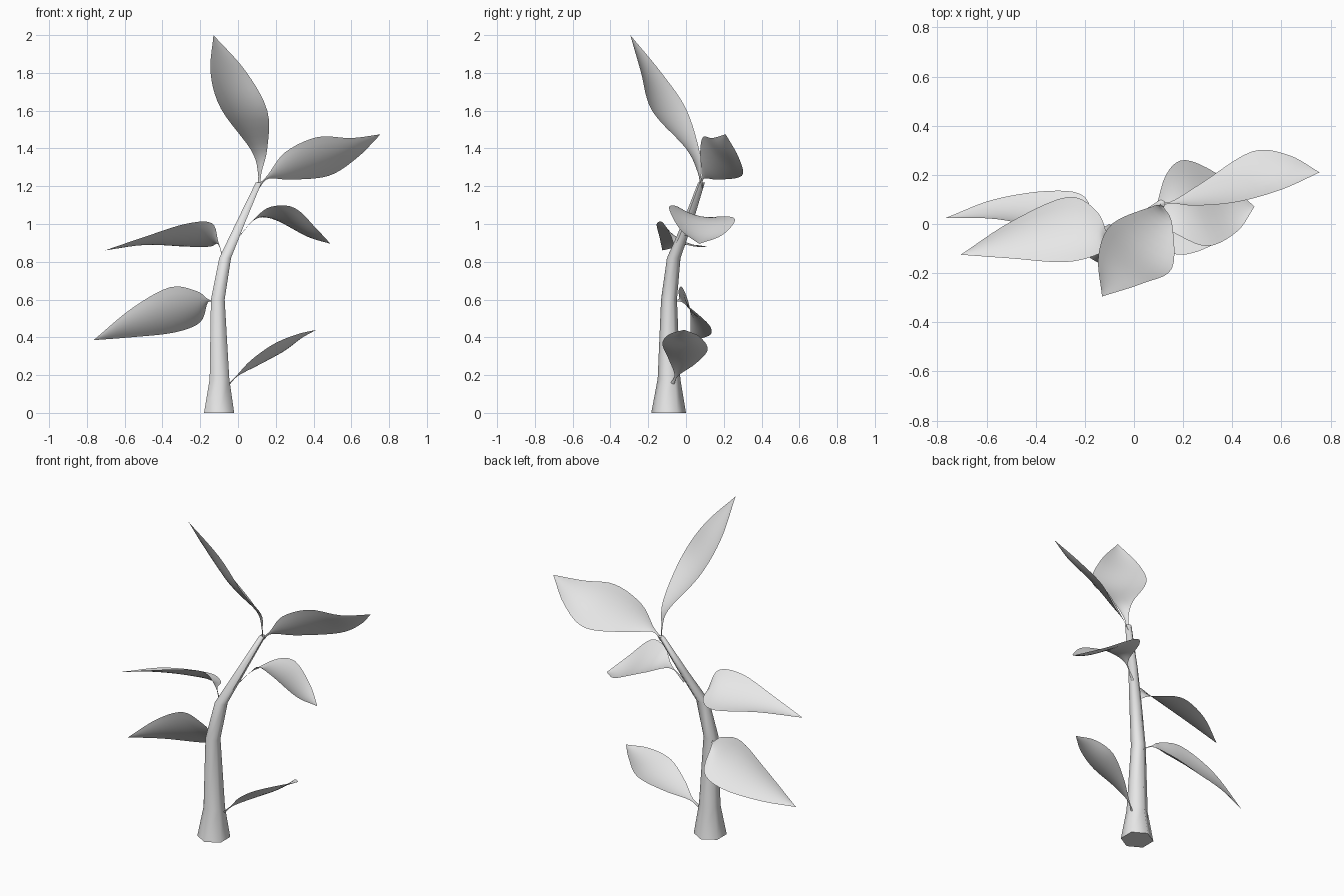
import bpy
import bmesh
import math
from mathutils import Vector

cube = bpy.data.objects.get("Cube")
if cube:
    bpy.data.objects.remove(cube, do_unlink=True)


def make_material(name, colour):
    mat = bpy.data.materials.new(name)
    mat.use_nodes = True
    mat.diffuse_color = colour
    mat.node_tree.nodes["Principled BSDF"].inputs["Base Color"].default_value = colour
    return mat


pale_grey = make_material("pale grey", (0.8, 0.8, 0.8, 1))


def finish(bm, name):
    """Turn a bmesh into a smooth shaded object."""
    bmesh.ops.remove_doubles(bm, verts=bm.verts, dist=0.0005)
    bmesh.ops.recalc_face_normals(bm, faces=bm.faces)
    mesh = bpy.data.meshes.new(name)
    bm.to_mesh(mesh)
    bm.free()
    mesh.materials.append(pale_grey)
    obj = bpy.data.objects.new(name, mesh)
    bpy.context.collection.objects.link(obj)
    bpy.ops.object.select_all(action="DESELECT")
    obj.select_set(True)
    bpy.context.view_layer.objects.active = obj
    bpy.ops.object.shade_smooth_by_angle(angle=math.radians(65))
    return obj


def skin(bm, rows, closed=False):
    """Join neighbouring rows of vertices with quads."""
    for a, b in zip(rows, rows[1:]):
        n = len(a)
        for i in range(n if closed else n - 1):
            j = (i + 1) % n
            bm.faces.new((a[i], a[j], b[j], b[i]))


def smooth_path(points, steps=5):
    """Resample points along a Catmull-Rom spline."""
    pts = [Vector(p) for p in points]
    pts = [2 * pts[0] - pts[1]] + pts + [2 * pts[-1] - pts[-2]]
    path = []
    for a, b, c, d in zip(pts, pts[1:], pts[2:], pts[3:]):
        for s in range(steps):
            t = s / steps
            path.append(0.5 * (2 * b + (c - a) * t + (2 * a - 5 * b + 4 * c - d) * t ** 2
                               + (3 * b - a - 3 * c + d) * t ** 3))
    return path + [pts[-2]]


def make_stem(rings, sides=6):
    """Six-sided tapering stem with a flared foot."""
    bm = bmesh.new()
    rows = []
    for x, y, z, radius in rings:
        angles = [math.tau * (i / sides) + math.pi / 2 for i in range(sides)]
        rows.append([bm.verts.new((x + radius * math.cos(a), y + radius * math.sin(a), z))
                     for a in angles])
    skin(bm, rows, closed=True)
    bm.faces.new(rows[0])
    bm.faces.new(rows[-1])
    return finish(bm, "stem")


def make_leaf(name, base, neck, front, back, tip, cup=0.2, columns=8):
    """Cupped blade between a front and a back edge, on a narrow stalk."""
    stalk = (Vector(front[0]) - Vector(back[0])).normalized() * 0.012
    edges = []
    for edge, sign in ((front, 1), (back, -1)):
        start = [Vector(p) + sign * stalk for p in (base, neck)]
        edges.append(smooth_path(start + list(edge) + [tip]))
    middle = [(a + b) / 2 for a, b in zip(*edges)]

    bm = bmesh.new()
    rows = []
    last = len(middle) - 1
    for i, centre in enumerate(middle):
        half = (edges[0][i] - edges[1][i]) / 2
        along = middle[min(i + 1, last)] - middle[max(i - 1, 0)]
        normal = half.cross(along).normalized()
        if normal.z < 0:
            normal.negate()
        row = []
        for c in range(columns + 1):
            u = 2 * c / columns - 1
            sag = cup * half.length * (1 - u * u)
            row.append(bm.verts.new(centre + half * u - normal * sag))
        rows.append(row)
    skin(bm, rows)
    return finish(bm, name)


make_stem([(-0.10, -0.092, 0, 0.092), (-0.098, -0.09, 0.18, 0.06),
           (-0.107, -0.09, 0.6, 0.042), (-0.068, -0.065, 0.82, 0.036),
           (0.015, 0.01, 1.01, 0.027), (0.11, 0.082, 1.22, 0.018)])

make_leaf("top_leaf", (0.11, 0.08, 1.2), (0.115, 0.07, 1.27),
          [(0.155, 0, 1.4), (0.155, -0.18, 1.6), (0.04, -0.24, 1.81)],
          [(0.07, 0.07, 1.39), (-0.09, 0, 1.61), (-0.145, -0.13, 1.8)],
          (-0.13, -0.295, 2))

make_leaf("upper_left_leaf", (0.11, 0.08, 1.2), (0.16, 0.09, 1.25),
          [(0.25, 0.075, 1.38), (0.42, 0.09, 1.46), (0.6, 0.14, 1.455)],
          [(0.28, 0.17, 1.235), (0.48, 0.295, 1.255), (0.63, 0.28, 1.35)],
          (0.755, 0.21, 1.475))

make_leaf("middle_left_leaf", (0.01, 0, 0.94), (0.08, 0.03, 1.02),
          [(0.17, -0.04, 1.09), (0.3, -0.09, 1.085), (0.42, -0.03, 0.97)],
          [(0.13, 0.2, 1.04), (0.21, 0.26, 1.02), (0.36, 0.19, 0.94)],
          (0.49, 0.07, 0.895))

make_leaf("middle_right_leaf", (-0.08, -0.06, 0.82), (-0.105, -0.06, 0.9),
          [(-0.14, -0.12, 1.005), (-0.28, -0.155, 1), (-0.5, -0.14, 0.93)],
          [(-0.15, 0.05, 0.88), (-0.27, 0.11, 0.88), (-0.5, 0.01, 0.89)],
          (-0.705, -0.125, 0.86))

make_leaf("lower_right_leaf", (-0.12, -0.08, 0.58), (-0.16, -0.03, 0.595),
          [(-0.22, -0.04, 0.645), (-0.36, -0.02, 0.665), (-0.56, 0.02, 0.555)],
          [(-0.2, 0.11, 0.48), (-0.34, 0.135, 0.425), (-0.57, 0.1, 0.4)],
          (-0.765, 0.025, 0.385))

make_leaf("lower_left_leaf", (-0.05, -0.075, 0.15), (0, -0.05, 0.2),
          [(0.07, -0.09, 0.28), (0.19, -0.125, 0.365), (0.31, -0.09, 0.415)],
          [(0.12, 0.05, 0.26), (0.25, 0.115, 0.335), (0.34, 0.07, 0.405)],
          (0.415, -0.01, 0.44))
